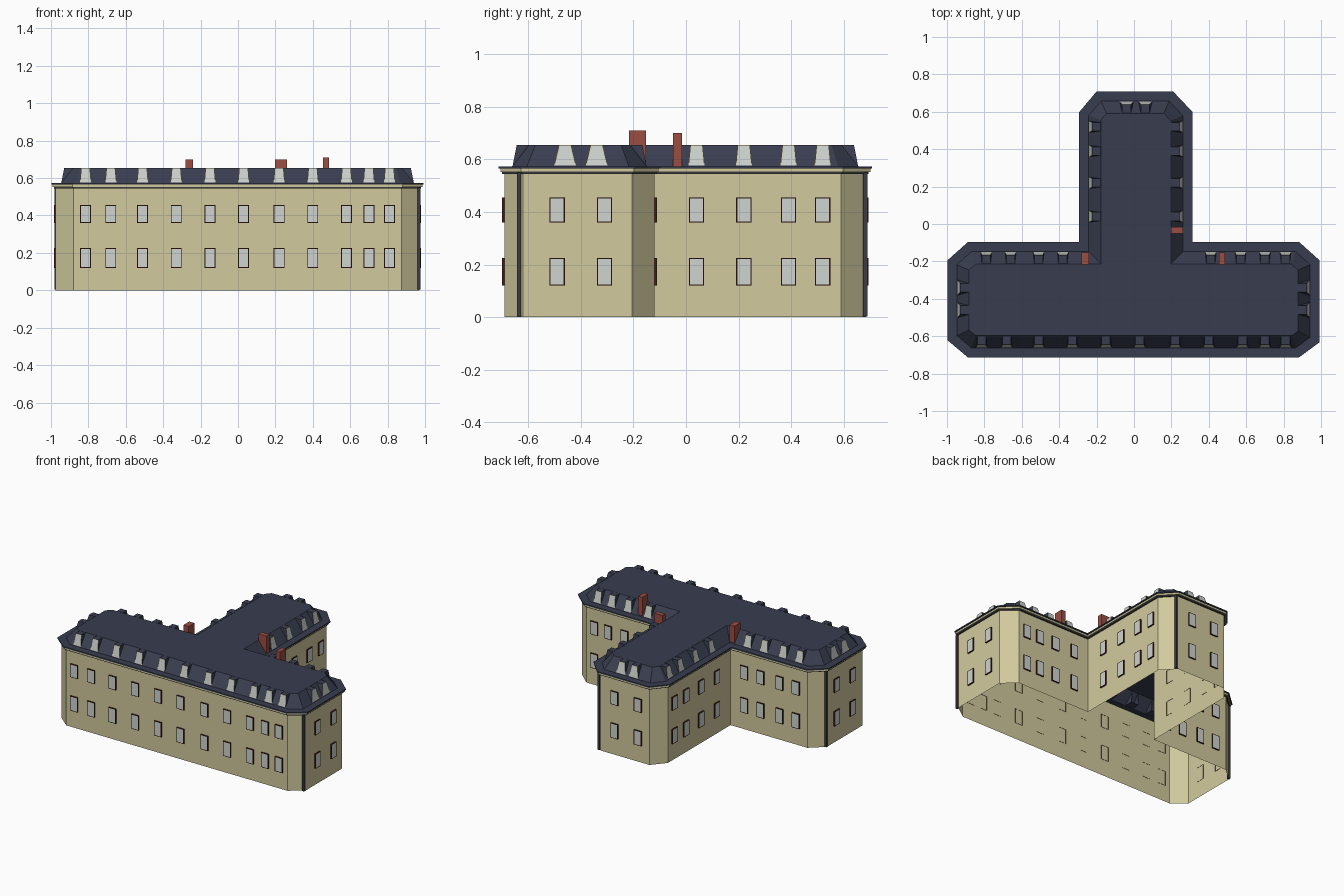
import bpy, bmesh
from mathutils import Vector

cube = bpy.data.objects.get("Cube")
if cube:
    bpy.data.objects.remove(cube)


def material(name, r, g, b):
    m = bpy.data.materials.new(name)
    m.use_nodes = True
    m.diffuse_color = (r, g, b, 1)
    bsdf = m.node_tree.nodes["Principled BSDF"]
    bsdf.inputs["Base Color"].default_value = (r, g, b, 1)
    bsdf.inputs["Roughness"].default_value = 0.8
    return m


STONE = material("cream stone", 0.64, 0.59, 0.34)
SLATE = material("blue slate", 0.04, 0.047, 0.078)
GLASS = material("pale glass", 0.62, 0.66, 0.63)
FRAME = material("dark brown frame", 0.055, 0.012, 0.008)
BRICK = material("red brick", 0.32, 0.075, 0.055)
METAL = material("dark gutter metal", 0.045, 0.045, 0.052)

EAVE, ROOF_TOP = 0.573, 0.655

# T-shaped plan with cut corners, counter-clockwise from the front
PLAN = [Vector(p) for p in (
    (-0.88, -0.69), (0.875, -0.69), (0.97, -0.62), (0.97, -0.205),
    (0.875, -0.12), (0.29, -0.12), (0.29, 0.59), (0.2, 0.685),
    (-0.19, 0.685), (-0.27, 0.59), (-0.27, -0.12), (-0.88, -0.12),
    (-0.975, -0.205), (-0.975, -0.61))]


def offset_plan(d):
    """Plan moved outward by d with mitred corners."""
    out = []
    for i, p in enumerate(PLAN):
        a = (p - PLAN[i - 1]).normalized()
        b = (PLAN[(i + 1) % len(PLAN)] - p).normalized()
        na, nb = Vector((a.y, -a.x)), Vector((b.y, -b.x))
        out.append(p + (na + nb) * d / (1 + na.dot(nb)))
    return out


def finish(bm, name, *mats):
    me = bpy.data.meshes.new(name)
    bm.to_mesh(me)
    bm.free()
    for m in mats:
        me.materials.append(m)
    ob = bpy.data.objects.new(name, me)
    bpy.context.collection.objects.link(ob)
    return ob


def loft(name, mat, profile, cap=False):
    """Sweep a (outward offset, height) profile around the plan."""
    bm = bmesh.new()
    rings = [[bm.verts.new((p.x, p.y, z)) for p in offset_plan(d)]
             for d, z in profile]
    n = len(PLAN)
    for lo, hi in zip(rings, rings[1:]):
        for i in range(n):
            j = (i + 1) % n
            bm.faces.new((lo[i], lo[j], hi[j], hi[i]))
    if cap:
        bm.faces.new(rings[-1])
    return finish(bm, name, mat)


# Walls, cornice bands and mansard roof
loft("walls", STONE, [(0, 0), (0, 0.565)])
loft("cornice_shadow_band", METAL, [(0, 0.545), (0.009, 0.545), (0.009, 0.553)])
loft("cornice", STONE, [(0, 0.553), (0.016, 0.553), (0.016, 0.565)])
loft("mansard_roof", SLATE, [(0, 0.565), (0.023, 0.565), (0.023, EAVE),
                             (-0.028, EAVE), (-0.093, ROOF_TOP)], cap=True)


def block(bm, place, front, back, border):
    """Solid between two quads of (along, out, z); its front gets a bordered pane."""
    f = [bm.verts.new(place(*p)) for p in front]
    b = [bm.verts.new(place(*p)) for p in back]
    face = bm.faces.new(f)
    face.material_index = 1
    for i in range(4):
        j = (i + 1) % 4
        bm.faces.new((f[j], f[i], b[i], b[j]))
    bm.normal_update()
    bmesh.ops.inset_individual(bm, faces=[face], thickness=border)
    face.material_index = 2


def wall_placer(axis, sign, level):
    """Map (along, out, z) onto a wall facing sign * axis."""
    if axis == "y":
        return lambda s, d, z: (-sign * s, level + sign * d, z)
    return lambda s, d, z: (level + sign * d, sign * s, z)


FRONT = [-0.815, -0.68, -0.51, -0.33, -0.15, 0.03, 0.22, 0.40, 0.58, 0.70, 0.81]
BACK_A = [-0.79, -0.66, -0.51, -0.38]
BACK_B = [0.41, 0.57, 0.70, 0.81]
WING = [0.04, 0.22, 0.39, 0.52]
# axis, facing, wall level, window positions, dormer positions, dormer base width
WALLS = [
    ("y", -1, -0.69, FRONT, FRONT, 0.06),
    ("y", 1, -0.12, BACK_A, BACK_A, 0.06),
    ("y", 1, -0.12, BACK_B, BACK_B, 0.06),
    ("y", 1, 0.685, [-0.1, 0.085], [-0.04, 0.06], 0.075),
    ("x", 1, 0.97, [-0.49, -0.31], [-0.46, -0.34], 0.085),
    ("x", -1, -0.975, [-0.49, -0.31], [-0.46, -0.34], 0.085),
    ("x", 1, 0.29, WING, WING, 0.062),
    ("x", -1, -0.27, WING, WING, 0.062),
]


def quad(half_low, half_top, out_low, out_top, z0, z1, s):
    return [(s - half_low, out_low, z0), (s + half_low, out_low, z0),
            (s + half_top, out_top, z1), (s - half_top, out_top, z1)]


# Windows on two floors and dormers along every straight wall
windows, dormers = bmesh.new(), bmesh.new()
for axis, sign, level, win, dorm, width in WALLS:
    place = wall_placer(axis, sign, level)
    flip = -sign if axis == "y" else sign
    for c in win:
        for z0, z1 in ((0.12, 0.225), (0.36, 0.455)):
            block(windows, place, quad(0.029, 0.029, 0.009, 0.009, z0, z1, c * flip),
                  quad(0.029, 0.029, -0.002, -0.002, z0, z1, c * flip), 0.006)
    for c in dorm:
        block(dormers, place,
              quad(width / 2, 0.023, -0.03, -0.046, EAVE, ROOF_TOP, c * flip),
              quad(width / 2, 0.023, -0.092, -0.092, EAVE, ROOF_TOP, c * flip), 0.006)
finish(windows, "windows", FRAME, FRAME, GLASS)
finish(dormers, "dormers", SLATE, STONE, GLASS)


def box(name, mat, x, y, z0, z1, sx, sy):
    bm = bmesh.new()
    bmesh.ops.create_cube(bm, size=1)
    for v in bm.verts:
        v.co = (x + v.co.x * sx, y + v.co.y * sy, (z0 + z1) / 2 + v.co.z * (z1 - z0))
    return finish(bm, name, mat)


# Chimneys
box("chimney_back_a", BRICK, -0.26, -0.185, EAVE, 0.70, 0.04, 0.065)
box("chimney_back_b", BRICK, 0.47, -0.185, EAVE, 0.71, 0.032, 0.065)
box("chimney_wing", BRICK, 0.23, -0.033, EAVE, 0.70, 0.065, 0.034)

# Drainpipes
for i, (x, y) in enumerate(((0.967, -0.635), (0.212, 0.682), (-0.972, -0.2))):
    box("drainpipe_%d" % (i + 1), METAL, x, y, 0.003, 0.55, 0.016, 0.016)
